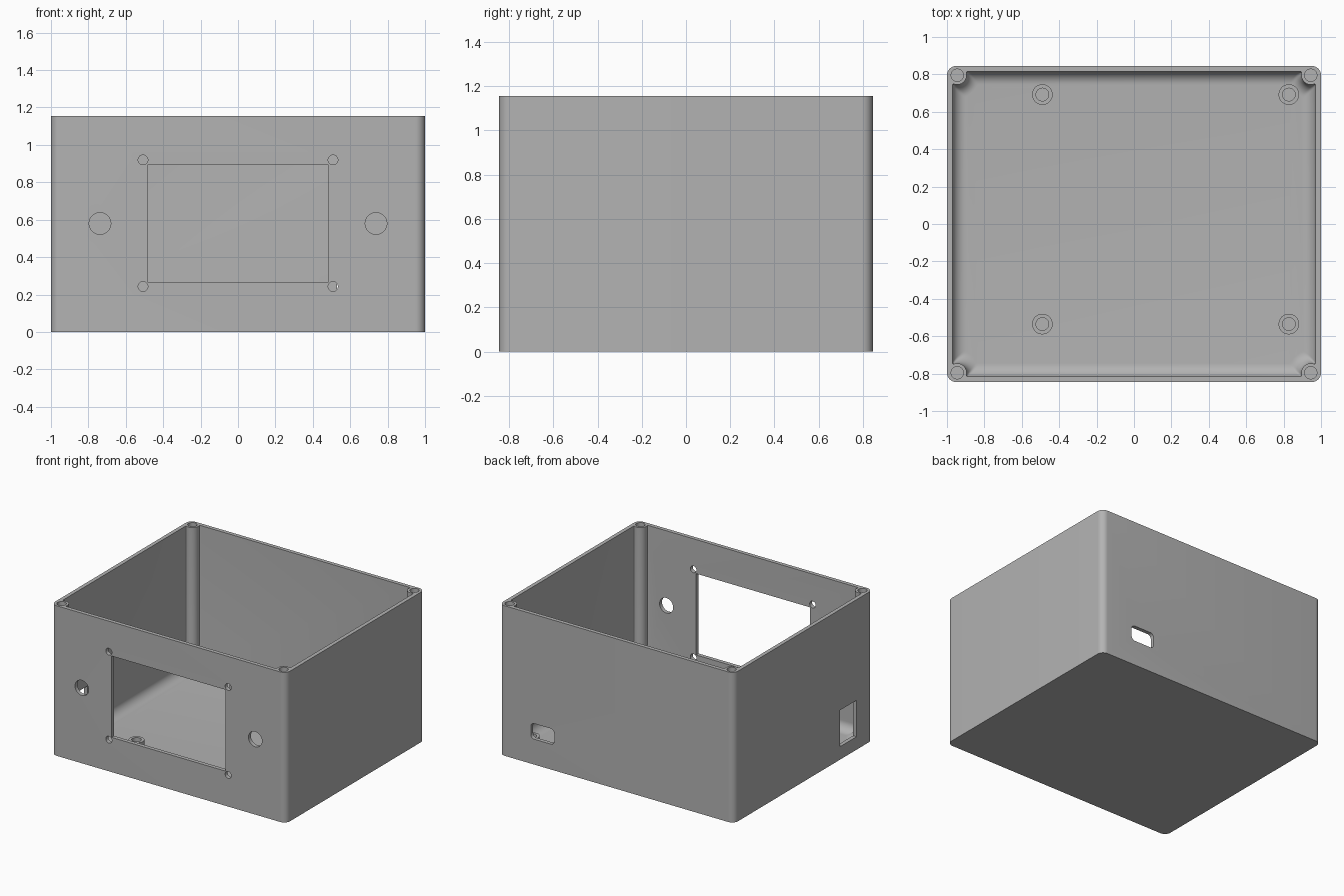
import bpy, bmesh, math
from mathutils import Vector

old = bpy.data.objects.get("Cube")
if old:
    bpy.data.objects.remove(old, do_unlink=True)

HX, HY, HEIGHT = 1.0, 0.845, 1.155     # outer half sizes and height
WALL, FLOOR, FILLET = 0.03, 0.03, 0.07
BOSS_X, BOSS_Y, BOSS_R = 0.945, 0.795, 0.05

grey = bpy.data.materials.new("plain grey plastic")
grey.use_nodes = True
grey.diffuse_color = (0.45, 0.45, 0.45, 1)
grey.node_tree.nodes["Principled BSDF"].inputs["Base Color"].default_value = grey.diffuse_color


def circle(r, cx=0, cy=0, n=40):
    return [(cx + r * math.cos(math.tau * i / n), cy + r * math.sin(math.tau * i / n))
            for i in range(n)]


def rounded_rect(hx, hy, r, cx=0, cy=0, n=10):
    pts = []
    for k, (sx, sy) in enumerate([(1, 1), (-1, 1), (-1, -1), (1, -1)]):
        for i in range(n + 1):
            a = (k + i / n) * math.pi / 2
            pts.append((cx + sx * (hx - r) + r * math.cos(a),
                        cy + sy * (hy - r) + r * math.sin(a)))
    return pts


def rect(hx, hy, cx, cy):
    return [(cx + sx * hx, cy + sy * hy) for sx, sy in [(1, 1), (-1, 1), (-1, -1), (1, -1)]]


def cavity_outline(d):
    """Inner wall outline moved inwards by d, with a round screw boss in each corner."""
    hx, hy, r, t = HX - WALL - d, HY - WALL - d, BOSS_R + d, 0.012
    ux, uy = hx - BOSS_X, hy - BOSS_Y
    a1 = math.atan2(-math.sqrt(r * r - ux * ux), ux)
    a2 = math.atan2(uy, -math.sqrt(r * r - uy * uy))
    if a2 > 0:
        a2 -= math.tau

    def on_boss(a):
        return Vector((BOSS_X + r * math.cos(a), BOSS_Y + r * math.sin(a)))

    def blend(a, p, b):
        return [a * (1 - u) ** 2 + p * 2 * u * (1 - u) + b * u * u for u in (0, 0.25, 0.5, 0.75)]

    b1, b2 = a1 - t / r, a2 + t / r
    p1, p2 = on_boss(a1), on_boss(a2)
    quarter = blend(p1 - Vector((0, t)), p1, on_boss(b1))
    quarter += [on_boss(b1 + (b2 - b1) * i / 14) for i in range(15)]
    quarter += blend(p2 - Vector((t, 0)), p2, on_boss(b2))[::-1]
    pts = []
    for sx, sy in [(1, 1), (-1, 1), (-1, -1), (1, -1)]:
        pts += [(sx * p.x, sy * p.y) for p in (quarter if sx * sy > 0 else quarter[::-1])]
    return pts


def loft(name, sections, axis="z"):
    """Solid through a list of (outline, position along axis)."""
    place = {"z": lambda a, b, t: (a, b, t),
             "y": lambda a, b, t: (a, t, b),
             "x": lambda a, b, t: (t, a, b)}[axis]
    bm = bmesh.new()
    rings = [[bm.verts.new(place(a, b, t)) for a, b in pts] for pts, t in sections]
    n = len(rings[0])
    for lo, hi in zip(rings, rings[1:]):
        for i in range(n):
            j = (i + 1) % n
            bm.faces.new((lo[i], lo[j], hi[j], hi[i]))
    bm.faces.new(rings[0][::-1])
    bm.faces.new(rings[-1])
    bmesh.ops.recalc_face_normals(bm, faces=bm.faces)
    mesh = bpy.data.meshes.new(name)
    bm.to_mesh(mesh)
    bm.free()
    mesh.materials.append(grey)
    obj = bpy.data.objects.new(name, mesh)
    bpy.context.collection.objects.link(obj)
    return obj


def activate(obj):
    bpy.ops.object.select_all(action="DESELECT")
    obj.select_set(True)
    bpy.context.view_layer.objects.active = obj


def cut(obj, cutter):
    cutter.hide_render = True
    mod = obj.modifiers.new("cut", "BOOLEAN")
    mod.operation, mod.solver, mod.object = "DIFFERENCE", "EXACT", cutter
    activate(obj)
    bpy.ops.object.modifier_apply(modifier=mod.name)
    bpy.data.objects.remove(cutter, do_unlink=True)


# Open box shell with a filleted floor
outer = rounded_rect(HX, HY, 0.05)
box = loft("enclosure_box", [(outer, 0), (outer, HEIGHT)])
steps = 10
sections = []
for i in range(steps + 1):
    a = i / steps * math.pi / 2
    sections.append((cavity_outline(FILLET * (1 - math.sin(a))),
                     FLOOR + FILLET * (1 - math.cos(a))))
sections.append((cavity_outline(0), HEIGHT + 0.1))
cut(box, loft("cavity_cutter", sections))

# Screw holes in the corner bosses
for sx in (-1, 1):
    for sy in (-1, 1):
        hole = circle(0.033, sx * BOSS_X, sy * BOSS_Y)
        cut(box, loft("boss_hole_cutter", [(hole, HEIGHT - 0.25), (hole, HEIGHT + 0.1)]))

# Front panel: display window, its screw holes and two button holes
front = [rect(0.485, 0.313, 0, 0.58)]
for s in (-1, 1):
    front += [circle(0.058, s * 0.738, 0.58),
              circle(0.026, s * 0.508, 0.243), circle(0.026, s * 0.508, 0.92)]
for shape in front:
    cut(box, loft("front_cutter", [(shape, -HY - 0.1), (shape, -HY + 0.08)], "y"))

# Rounded cable slot in the back
slot = rounded_rect(0.1, 0.06, 0.03, 0.63, 0.255)
cut(box, loft("slot_cutter", [(slot, HY - 0.08), (slot, HY + 0.1)], "y"))

# Rectangular socket opening in the -x side
socket = rect(0.1, 0.14, -0.545, 0.24)
cut(box, loft("socket_cutter", [(socket, -HX - 0.1), (socket, -HX + 0.08)], "x"))

# Board standoffs on the floor
parts = [box]
for x in (-0.49, 0.828):
    for y in (-0.535, 0.692):
        wide, bore = circle(0.055, x, y), circle(0.034, x, y)
        parts.append(loft("board_standoff", [(wide, FLOOR - 0.01), (wide, 0.13),
                                             (bore, 0.13), (bore, FLOOR + 0.002)]))

for obj in parts:
    activate(obj)
    bpy.ops.object.shade_smooth_by_angle(angle=math.radians(30))
